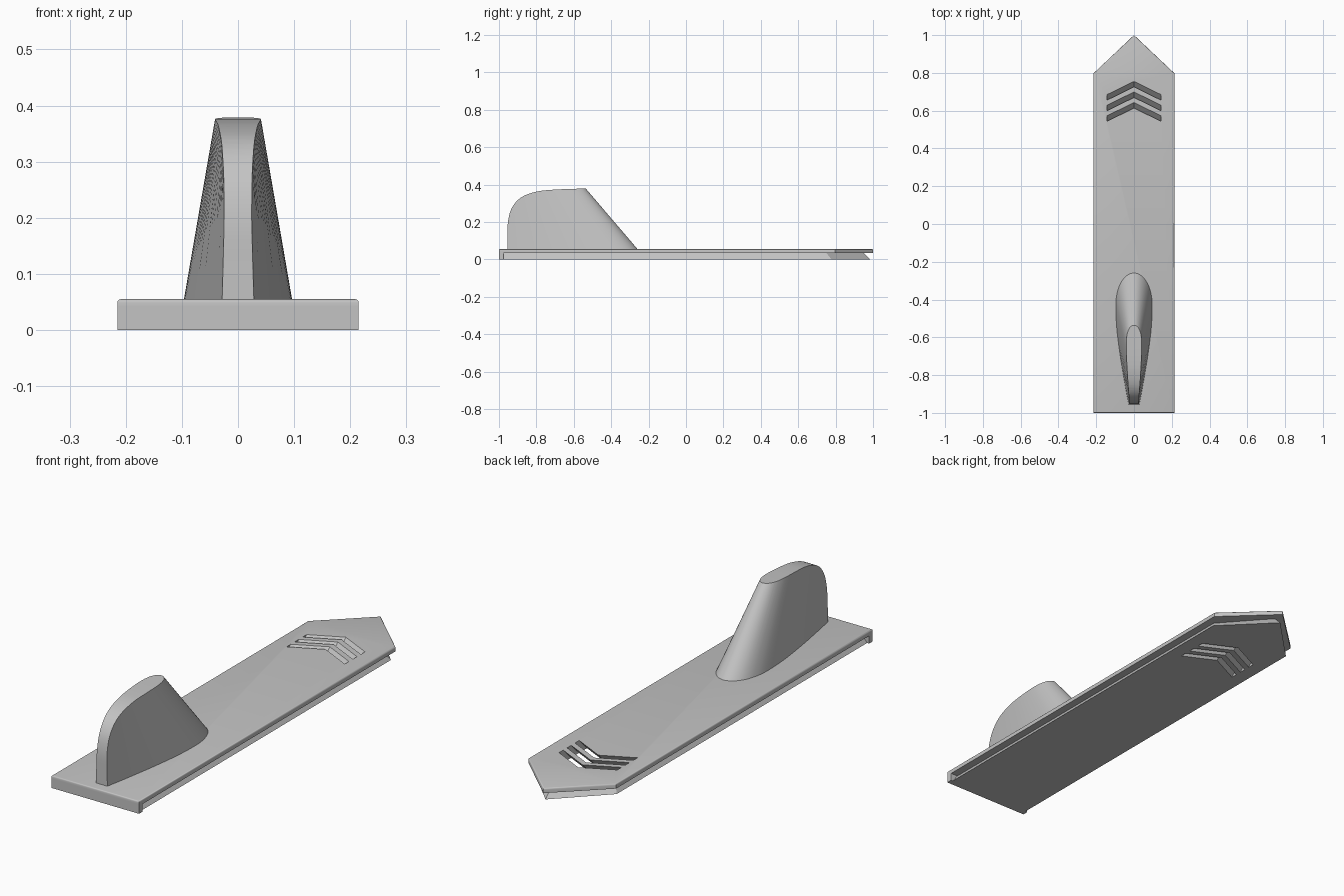
import bpy, bmesh, math
from mathutils import Vector

cube = bpy.data.objects.get("Cube")
if cube:
    bpy.data.objects.remove(cube, do_unlink=True)

grey = bpy.data.materials.new("plain grey")
grey.use_nodes = True
colour = (0.55, 0.55, 0.55, 1)
grey.diffuse_color = colour
grey.node_tree.nodes["Principled BSDF"].inputs["Base Color"].default_value = colour


def finish(name, bm):
    bmesh.ops.recalc_face_normals(bm, faces=bm.faces)
    mesh = bpy.data.meshes.new(name)
    bm.to_mesh(mesh)
    bm.free()
    mesh.materials.append(grey)
    ob = bpy.data.objects.new(name, mesh)
    bpy.context.collection.objects.link(ob)
    return ob


def loft(name, lower, upper, bevel=0):
    """Solid between two outlines with the same number of points."""
    bm = bmesh.new()
    a = [bm.verts.new(p) for p in lower]
    b = [bm.verts.new(p) for p in upper]
    bm.faces.new(a[::-1])
    top = bm.faces.new(b)
    for i in range(len(a)):
        j = (i + 1) % len(a)
        bm.faces.new((a[i], a[j], b[j], b[i]))
    if bevel:
        bmesh.ops.bevel(bm, geom=list(top.edges), offset=bevel, segments=3,
                        profile=0.5, affect='EDGES')
    return finish(name, bm)


def combine(target, tool, operation):
    """Apply a boolean and discard the tool."""
    tool.hide_render = True
    mod = target.modifiers.new("combine", 'BOOLEAN')
    mod.operation, mod.object, mod.solver = operation, tool, 'EXACT'
    bpy.context.view_layer.objects.active = target
    bpy.ops.object.modifier_apply(modifier=mod.name)
    bpy.data.objects.remove(tool, do_unlink=True)


def smooth(points, steps=6):
    """Catmull-Rom curve through 2D points."""
    p = [Vector(q) for q in points]
    p = [2 * p[0] - p[1]] + p + [2 * p[-1] - p[-2]]
    out = []
    for a, b, c, d in zip(p, p[1:], p[2:], p[3:]):
        for k in range(steps):
            t = k / steps
            out.append(0.5 * (2 * b + (c - a) * t + (2 * a - 5 * b + 4 * c - d) * t * t
                              + (3 * b - a - 3 * c + d) * t ** 3))
    return out + [p[-2]]


def arrow(half, front, shoulder, tip, z):
    return [(-half, front, z), (half, front, z), (half, shoulder, z),
            (0, tip, z), (-half, shoulder, z)]


# Base: pointed slab with a softened rim, undercut rail below, front stop
TOP, STEP = 0.055, 0.034
base = loft("base_plate", arrow(0.215, -1, 0.797, 1, STEP),
            arrow(0.215, -1, 0.797, 1, TOP), bevel=0.006)
rail = loft("rail", arrow(0.205, -0.98, 0.778, 0.984, 0),
            arrow(0.175, -0.98, 0.746, 0.944, 0.04))
combine(base, rail, 'UNION')
stop = [(-0.215, -1), (0.215, -1), (0.215, -0.975), (-0.215, -0.975)]
combine(base, loft("stop", [(x, y, 0) for x, y in stop],
                   [(x, y, 0.042) for x, y in stop]), 'UNION')

# Three chevron slots, slanting forward through the base
for i in range(3):
    apex = 0.755 - 0.056 * i
    shape = [(0, apex), (-0.143, apex - 0.07), (-0.143, apex - 0.099),
             (0, apex - 0.029), (0.143, apex - 0.099), (0.143, apex - 0.07)]
    cutter = loft("slot", [(x, y - TOP - 0.02, -0.02) for x, y in shape],
                  [(x, y + 0.02, TOP + 0.02) for x, y in shape])
    combine(base, cutter, 'DIFFERENCE')


# Fin: teardrop loft trimmed by its side profile
def teardrop(side, z):
    full = [(x, y) for y, x in side] + [(-x, y) for y, x in side[-2::-1]]
    return [(p.x, p.y, z) for p in smooth(full)]


foot = [(-0.957, 0.028), (-0.85, 0.048), (-0.7, 0.073), (-0.55, 0.092),
        (-0.42, 0.097), (-0.35, 0.087), (-0.3, 0.066), (-0.267, 0.035), (-0.255, 0)]
crown = [(-0.957, 0.019), (-0.9, 0.024), (-0.82, 0.031), (-0.73, 0.037),
         (-0.65, 0.04), (-0.6, 0.038), (-0.565, 0.03), (-0.545, 0.017), (-0.538, 0)]
fin = loft("fin", teardrop(foot, 0.05), teardrop(crown, 0.381))
roof = smooth([(-0.955, 0.1), (-0.952, 0.2), (-0.93, 0.277), (-0.88, 0.332),
               (-0.8, 0.362), (-0.7, 0.373), (-0.54, 0.379)], 5)
profile = [(-0.955, 0)] + [tuple(p) for p in roof] + [(-0.2, 0.385), (-0.2, 0)]
trim = loft("trim", [(-0.3, y, z) for y, z in profile],
            [(0.3, y, z) for y, z in profile])
combine(fin, trim, 'INTERSECT')

for ob in (base, fin):
    bpy.ops.object.select_all(action='DESELECT')
    ob.select_set(True)
    bpy.context.view_layer.objects.active = ob
    bpy.ops.object.shade_smooth_by_angle(angle=math.radians(32))
